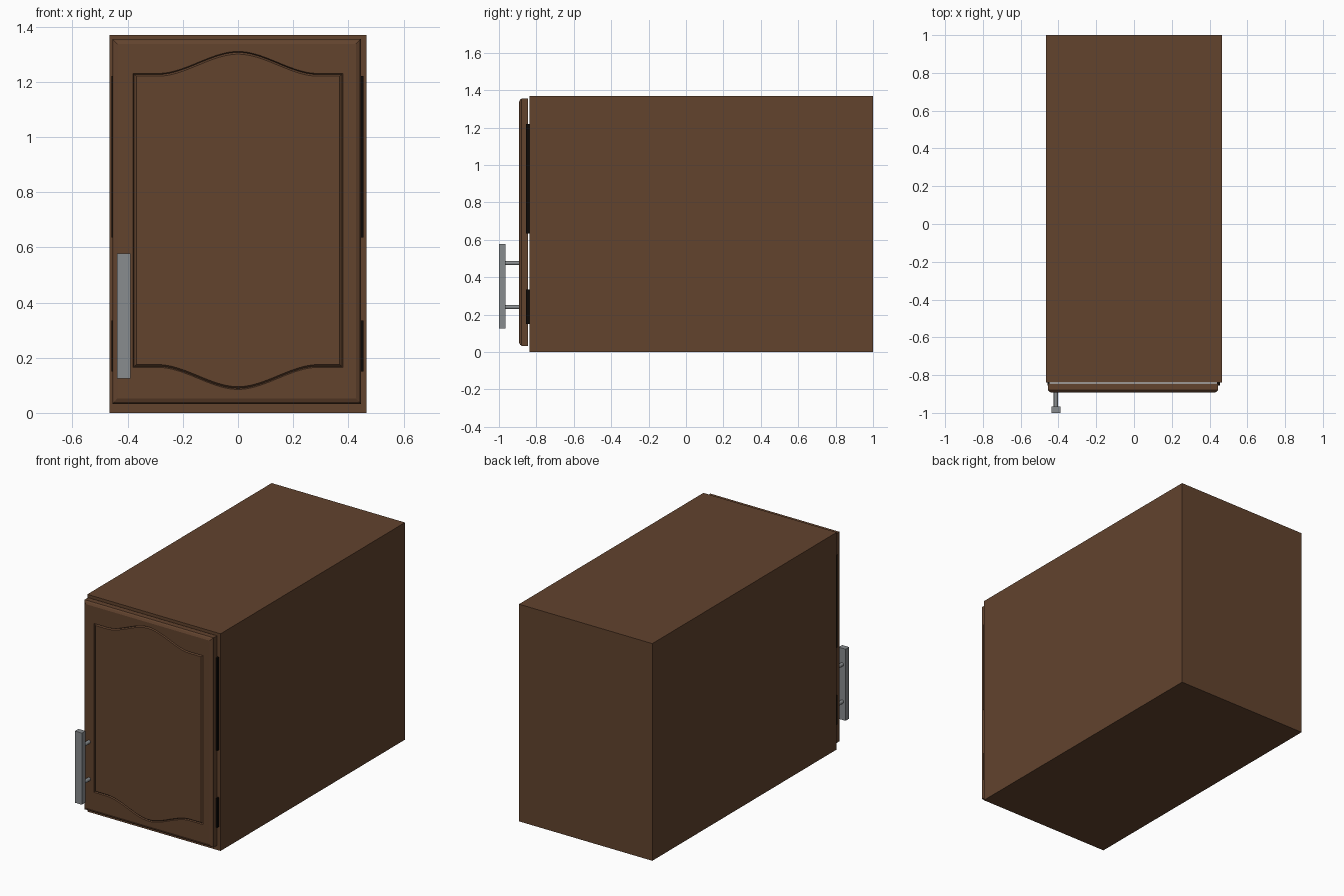
import bpy, bmesh, math

if "Cube" in bpy.data.objects:
    bpy.data.objects.remove(bpy.data.objects["Cube"])


def material(name, rgb):
    m = bpy.data.materials.new(name)
    m.diffuse_color = (*rgb, 1)
    m.use_nodes = True
    m.node_tree.nodes["Principled BSDF"].inputs["Base Color"].default_value = m.diffuse_color
    return m


WOOD = material("brown wood", (0.122, 0.056, 0.027))
METAL = material("grey metal", (0.25, 0.265, 0.275))
DARK = material("dark hinge", (0.004, 0.003, 0.002))


def finish(name, bm, mat):
    bmesh.ops.recalc_face_normals(bm, faces=bm.faces)
    me = bpy.data.meshes.new(name)
    bm.to_mesh(me)
    bm.free()
    me.materials.append(mat)
    ob = bpy.data.objects.new(name, me)
    bpy.context.collection.objects.link(ob)
    return ob


def box(name, x, y, z, mat):
    bm = bmesh.new()
    bmesh.ops.create_cube(bm, size=1)
    for v in bm.verts:
        v.co = [a + (c + 0.5) * (b - a) for c, (a, b) in zip(v.co, (x, y, z))]
    return finish(name, bm, mat)


# Cabinet body
box("cabinet_body", (-0.465, 0.465), (-0.838, 1.0), (0, 1.37), WOOD)

# Door: matching loops, from rear rectangle to arched centre panel
N = 48


def arch(x):
    t = max(0, 1 - abs(x) / 0.29)
    return t * t * (3 - 2 * t)


def loop(bm, x0, x1, z0, z1, y, rise=0):
    top, bottom = [], []
    for i in range(N + 1):
        x = x0 + (x1 - x0) * i / N
        top.append(bm.verts.new((x, y, z1 + rise * arch(x))))
        bottom.append(bm.verts.new((x, y, z0 - rise * arch(x))))
    return top, bottom


bm = bmesh.new()
loops = [
    loop(bm, -0.455, 0.445, 0.033, 1.355, -0.845),
    loop(bm, -0.455, 0.445, 0.033, 1.355, -0.879),
    loop(bm, -0.449, 0.439, 0.039, 1.349, -0.887),
    loop(bm, -0.437, 0.427, 0.053, 1.337, -0.893),
    loop(bm, -0.380, 0.380, 0.165, 1.230, -0.893, 0.08),
    loop(bm, -0.376, 0.376, 0.169, 1.226, -0.886, 0.08),
    loop(bm, -0.368, 0.368, 0.175, 1.220, -0.893, 0.08),
]
for (t0, b0), (t1, b1) in zip(loops, loops[1:]):
    ring0, ring1 = t0 + b0[::-1], t1 + b1[::-1]
    for i in range(len(ring0)):
        j = (i + 1) % len(ring0)
        bm.faces.new((ring0[i], ring0[j], ring1[j], ring1[i]))
for t, b in (loops[0], loops[-1]):
    for i in range(N):
        bm.faces.new((t[i], t[i + 1], b[i + 1], b[i]))
finish("door", bm, WOOD)

# Hinge strips in the gap on both sides of the door
for side, xs in (("left", (-0.458, -0.448)), ("right", (0.440, 0.454))):
    for level, zs in (("lower", (0.15, 0.335)), ("upper", (0.635, 1.22))):
        box(f"hinge_{level}_{side}", xs, (-0.855, -0.837), zs, DARK)

# Handle bar and its two posts
box("handle_bar", (-0.438, -0.390), (-1.0, -0.965), (0.125, 0.577), METAL)
for name, z in (("lower", 0.24), ("upper", 0.475)):
    bpy.ops.mesh.primitive_cylinder_add(
        vertices=24, radius=0.011, depth=0.085,
        location=(-0.414, -0.93, z), rotation=(math.pi / 2, 0, 0))
    post = bpy.context.object
    post.name = f"handle_post_{name}"
    post.data.materials.append(METAL)
    bpy.ops.object.shade_smooth_by_angle()
